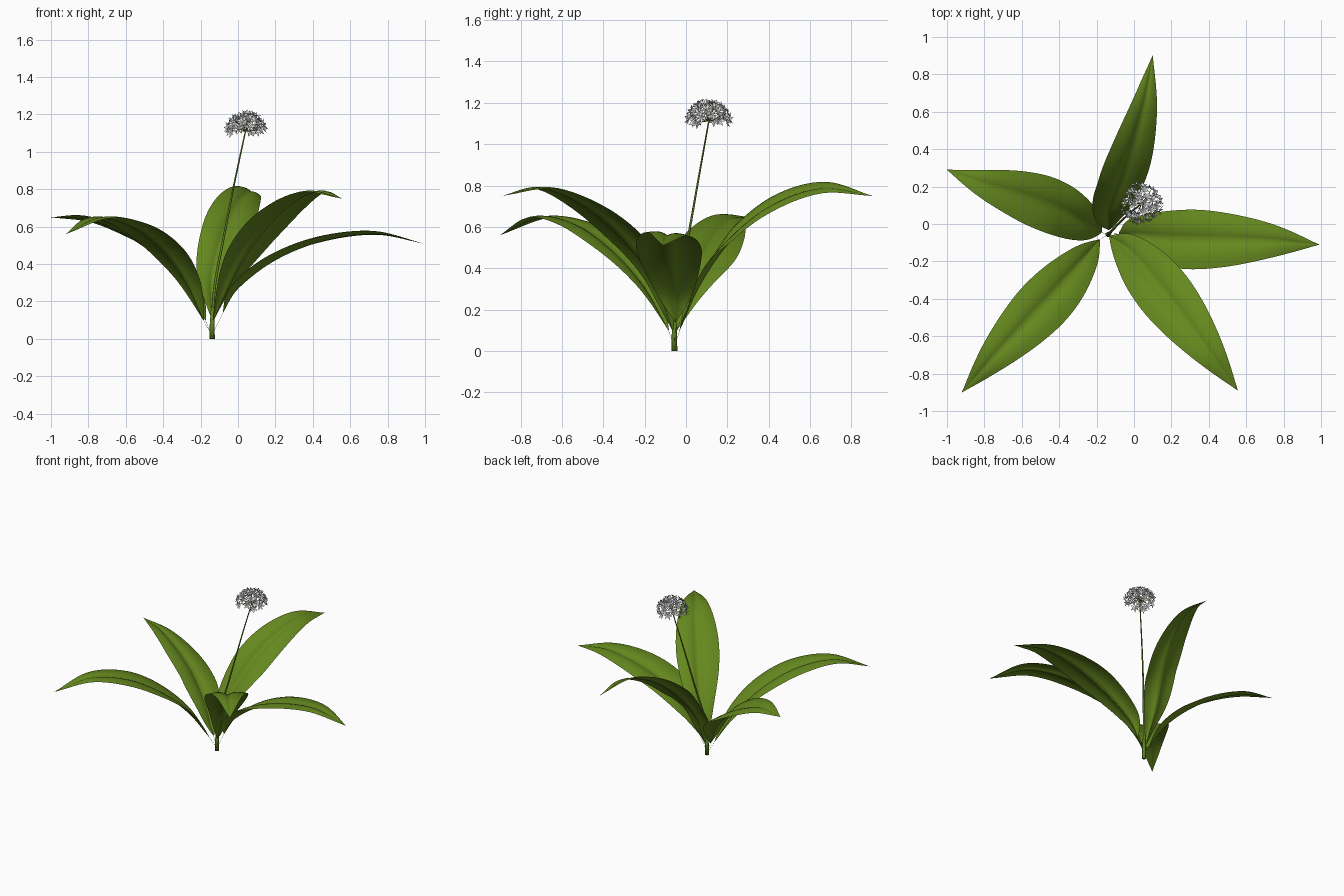
import bpy, bmesh, math, random
from mathutils import Vector, Matrix

if "Cube" in bpy.data.objects:
    bpy.data.objects.remove(bpy.data.objects["Cube"])

random.seed(4)
UP = Vector((0, 0, 1))


def material(name, rgb):
    m = bpy.data.materials.new(name)
    m.diffuse_color = (*rgb, 1)
    m.use_nodes = True
    m.node_tree.nodes["Principled BSDF"].inputs["Base Color"].default_value = m.diffuse_color
    return m


LEAF = material("leaf green", (0.128, 0.245, 0.013))
STEM = material("stem green", (0.125, 0.235, 0.018))
PALE = material("pale green", (0.35, 0.45, 0.12))
WHITE = material("petal white", (0.85, 0.85, 0.85))


def finish(bm, name, mats):
    me = bpy.data.meshes.new(name)
    for f in bm.faces:
        f.smooth = True
    bm.to_mesh(me)
    bm.free()
    for m in mats:
        me.materials.append(m)
    ob = bpy.data.objects.new(name, me)
    bpy.context.collection.objects.link(ob)
    return ob


def spline(points, t):
    """Catmull-Rom through the points, t from 0 to 1."""
    n = len(points) - 1
    i = min(int(t * n), n - 1)
    u = t * n - i
    b, c = points[i], points[i + 1]
    a = points[i - 1] if i > 0 else b * 2 - c
    d = points[i + 2] if i + 2 <= n else c * 2 - b
    return 0.5 * (b * 2 + (c - a) * u + (a * 2 - b * 5 + c * 4 - d) * u * u
                  + (b * 3 - a - c * 3 + d) * u ** 3)


def tube(bm, path, radii, sides, mat=0):
    rings = []
    for i, p in enumerate(path):
        t = (path[min(i + 1, len(path) - 1)] - path[max(i - 1, 0)]).normalized()
        x = t.orthogonal().normalized() if abs(t.z) < 0.5 else t.cross(Vector((0, 1, 0))).normalized()
        y = t.cross(x)
        rings.append([bm.verts.new(p + radii[i] * (x * math.cos(a) + y * math.sin(a)))
                      for a in (2 * math.pi * k / sides for k in range(sides))])
    for r, s in zip(rings, rings[1:]):
        for k in range(sides):
            j = (k + 1) % sides
            bm.faces.new((r[k], r[j], s[j], s[k])).material_index = mat
    bm.faces.new(rings[0][::-1]).material_index = mat
    bm.faces.new(rings[-1]).material_index = mat


# Leaf blades: midline points, half width, roll in degrees, skew (below 1 = widest nearer the base)
WIDTH = [0.02, 0.40, 0.70, 0.92, 1.0, 0.91, 0.69, 0.38, 0.0]
ROOT = Vector((-0.14, -0.056, 0.02))
LEAVES = {
    "back_leaf": ([(-.135, -.03, .10), (-.135, .07, .33), (-.075, .22, .545), (-.005, .42, .71),
                   (.06, .66, .79), (.10, .90, .75)], 0.13, 24, 0.92),
    "right_leaf": ([(-.08, -.05, .14), (0, -.06, .275), (.2, -.08, .43), (.45, -.085, .53),
                    (.73, -.09, .565), (.99, -.11, .51)], 0.16, -5, 1),
    "front_right_leaf": ([(-.13, -.065, .10), (-.03, -.14, .32), (.09, -.28, .52), (.24, -.47, .69),
                          (.40, -.68, .785), (.555, -.89, .75)], 0.15, 0, 1),
    "front_left_leaf": ([(-.185, -.085, .10), (-.28, -.2, .31), (-.41, -.35, .485), (-.57, -.52, .607),
                         (-.75, -.71, .645), (-.92, -.90, .56)], 0.145, 0, 1),
    "left_leaf": ([(-.175, -.045, .10), (-.27, .01, .28), (-.42, .085, .44), (-.60, .15, .56),
                   (-.80, .215, .64), (-1.0, .29, .65)], 0.15, 14, 0.9),
}


def leaf(name, points, half, roll, skew):
    pts = [Vector(p) for p in points]
    bm = bmesh.new()
    rows, cols = 36, 12
    grid = []
    for i in range(rows + 1):
        t = i / rows
        p = spline(pts, t)
        tan = (spline(pts, min(t + .01, 1)) - spline(pts, max(t - .01, 0))).normalized()
        side = tan.cross(UP).normalized()
        side = Matrix.Rotation(math.radians(roll) * min(1, 2.5 * t), 3, tan) @ side
        nor = side.cross(tan)
        w = max(half * spline(WIDTH, t ** skew), 0.0008)
        fold = 0.05 + 0.45 * (1 - t) ** 3          # more channelled near the base
        row = []
        for k in range(cols + 1):
            u = 2 * k / cols - 1
            lift = 0.12 * math.sin(math.pi * abs(u) ** 0.8) + fold * abs(u) - 0.06
            row.append(bm.verts.new(p + side * u * w + nor * lift * w))
        grid.append(row)
    for a, b in zip(grid, grid[1:]):
        for k in range(cols):
            bm.faces.new((a[k], a[k + 1], b[k + 1], b[k]))
    # hair-thin leaf stalk down to the root
    tube(bm, [ROOT, pts[0]], [0.0008, 0.0008], 3)
    return finish(bm, name, [LEAF])


for name, spec in LEAVES.items():
    leaf(name, *spec)

# Thick short base stalk and the slender flower stem
bm = bmesh.new()
tube(bm, [Vector((-.138, -.056, 0)), Vector((-.138, -.056, .08)), Vector((-.136, -.054, .17))],
     [.014, .013, .008], 12)
finish(bm, "base_stalk", [STEM])

HEAD = Vector((.04, .11, 1.11))
stem_pts = [Vector(p) for p in [(-.138, -.056, .1), (-.122, -.04, .3), (-.073, .012, .56), (-.02, .06, .83)]] + [HEAD]
bm = bmesh.new()
tube(bm, [spline(stem_pts, i / 24) for i in range(25)], [.008 - .0045 * i / 24 for i in range(25)], 8)
finish(bm, "flower_stem", [STEM])

# Flower head: rays, each ending in a six-petalled star
bm = bmesh.new()
count = 34
for i in range(count):
    cz = 1 - (i + .5) / count * 1.05
    a = i * 2.39996 + random.uniform(-.15, .15)
    r = math.sqrt(1 - cz * cz)
    d = Vector((r * math.cos(a), r * math.sin(a), cz))
    tip = HEAD + d * random.uniform(.086, .102)
    tube(bm, [HEAD, tip], [.0012, .0012], 3, 1)
    x = d.orthogonal().normalized()
    y = d.cross(x)
    spin = random.uniform(0, 1)
    for k in range(6):
        b = spin + k * math.pi / 3
        out = x * math.cos(b) + y * math.sin(b)
        wide = d.cross(out) * .0075
        ax = out * .92 + d * .38
        v = [bm.verts.new(q) for q in (tip, tip + ax * .018 + wide, tip + ax * .037, tip + ax * .018 - wide)]
        bm.faces.new(v).material_index = 0
finish(bm, "flower_head", [WHITE, PALE])
